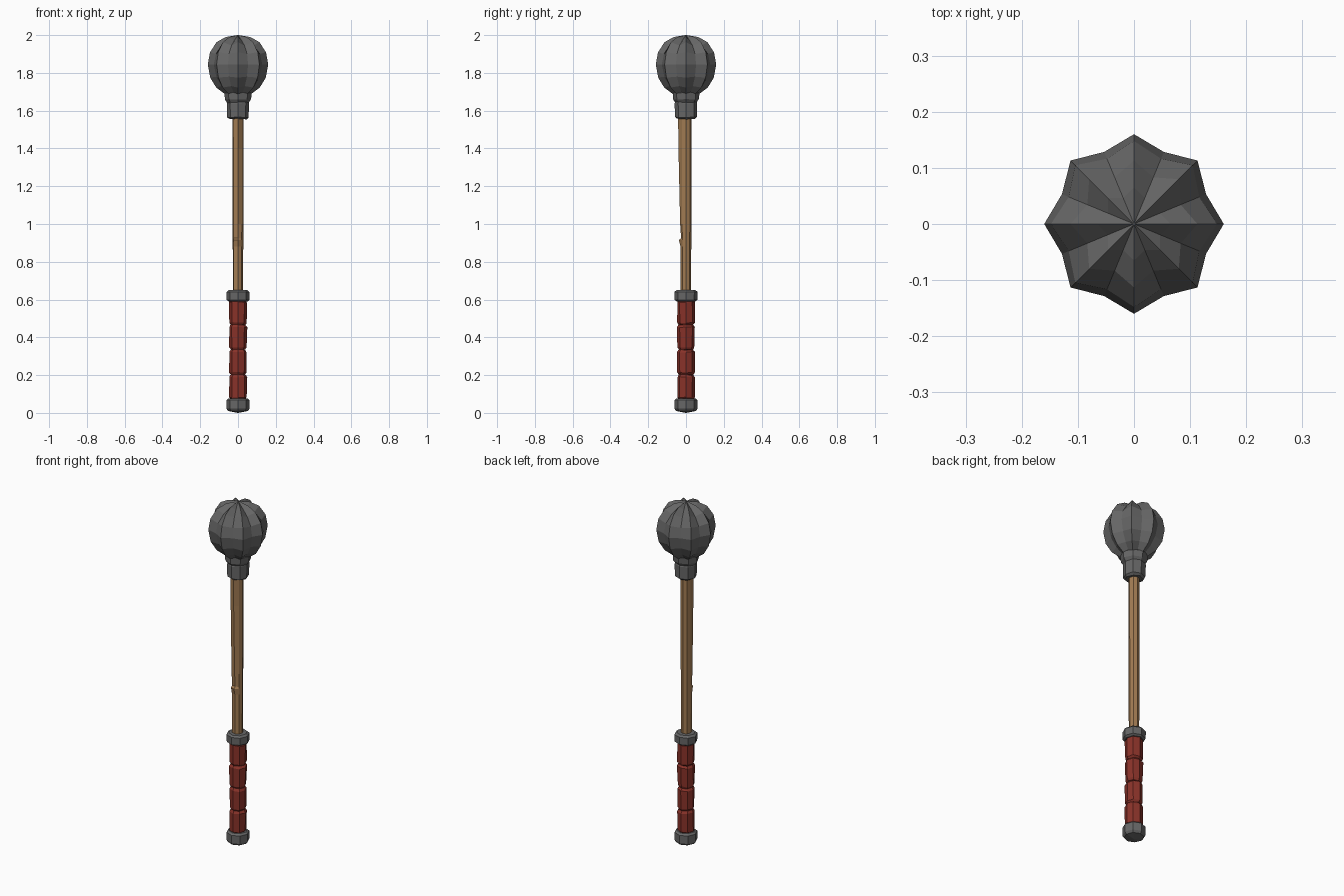
import bpy, bmesh, math, random

if "Cube" in bpy.data.objects:
    bpy.data.objects.remove(bpy.data.objects["Cube"])
random.seed(4)

def material(name, col):
    m = bpy.data.materials.new(name)
    m.diffuse_color = (*col, 1)
    m.use_nodes = True
    m.node_tree.nodes["Principled BSDF"].inputs["Base Color"].default_value = m.diffuse_color
    return m

steel = material("dark steel", (0.135, 0.135, 0.135))
wood = material("ash wood", (0.36, 0.20, 0.085))
leather = material("red leather", (0.25, 0.032, 0.022))

def lathe(name, rings, mat):
    """Loft rings of (x, y, z) points, closing both ends with a fan-free cap."""
    bm = bmesh.new()
    loops = [[bm.verts.new(p) for p in ring] for ring in rings]
    n = len(loops[0])
    for a, b in zip(loops, loops[1:]):
        for i in range(n):
            j = (i + 1) % n
            bm.faces.new((a[i], a[j], b[j], b[i]))
    bm.faces.new(loops[0][::-1])
    bm.faces.new(loops[-1])
    bmesh.ops.remove_doubles(bm, verts=bm.verts, dist=1e-5)
    bmesh.ops.recalc_face_normals(bm, faces=bm.faces)
    me = bpy.data.meshes.new(name)
    bm.to_mesh(me)
    bm.free()
    me.materials.append(mat)
    ob = bpy.data.objects.new(name, me)
    bpy.context.collection.objects.link(ob)
    return ob

def octagon(r, z, jitter=0.0):
    pts = []
    for i in range(8):
        a = i * math.pi / 4
        q = r + random.uniform(-jitter, jitter)
        pts.append((q * math.cos(a), q * math.sin(a), z + random.uniform(-jitter, jitter)))
    return pts

# Fluted head: eight ridges alternating with eight valleys
ridge = [(0.045, 1.675), (0.072, 1.69), (0.115, 1.722), (0.147, 1.775), (0.16, 1.845),
         (0.148, 1.91), (0.113, 1.963), (0.065, 1.99), (0.002, 2.0)]
valley = [(0.042, 1.675), (0.062, 1.695), (0.095, 1.73), (0.124, 1.78), (0.139, 1.845),
          (0.126, 1.90), (0.09, 1.945), (0.05, 1.972), (0.002, 2.0)]
rings = []
for rp, vp in zip(ridge, valley):
    ring = []
    for i in range(16):
        r, z = vp if i % 2 else rp
        a = i * math.pi / 8
        ring.append((r * math.cos(a), r * math.sin(a), z))
    rings.append(ring)
lathe("mace_head", rings, steel)

# Collar and socket below the head
lathe("head_collar", [octagon(r, z, 0.002) for r, z in
      [(0.055, 1.64), (0.068, 1.66), (0.071, 1.695), (0.055, 1.72)]], steel)
lathe("head_socket", [octagon(r, z, 0.002) for r, z in
      [(0.045, 1.556), (0.058, 1.565), (0.06, 1.64), (0.052, 1.66)]], steel)

# Wooden shaft with a splintered front ridge and a notch in it
rings = []
for z, front in [(0.60, 0.028), (0.88, 0.029), (0.915, 0.038), (0.925, 0.026),
                 (1.0, 0.031), (1.40, 0.040), (1.60, 0.042)]:
    r = 0.027 + 0.003 * (z - 0.6)
    ring = octagon(r, z)
    ring[6] = (0, -front, z)
    ring[5] = (-r * 0.85, -front * 0.8, z)
    rings.append(ring)
lathe("shaft", rings, wood)

# Four leather wraps, slightly uneven
for k in range(4):
    z0, z1 = 0.07 + k * 0.132, 0.07 + (k + 1) * 0.132
    lathe(f"grip_wrap_{k + 1}", [octagon(r, z, 0.0025) for r, z in
          [(0.037, z0), (0.046, z0 + 0.012), (0.047, z1 - 0.012), (0.038, z1)]], leather)

# Ring above the grip and the pommel at the bottom
lathe("grip_ring", [octagon(r, z, 0.001) for r, z in
      [(0.05, 0.59), (0.061, 0.598), (0.061, 0.64), (0.05, 0.65)]], steel)
lathe("pommel", [octagon(r, z) for r, z in
      [(0.001, 0.0), (0.052, 0.01), (0.061, 0.022), (0.061, 0.068), (0.05, 0.077)]], steel)
